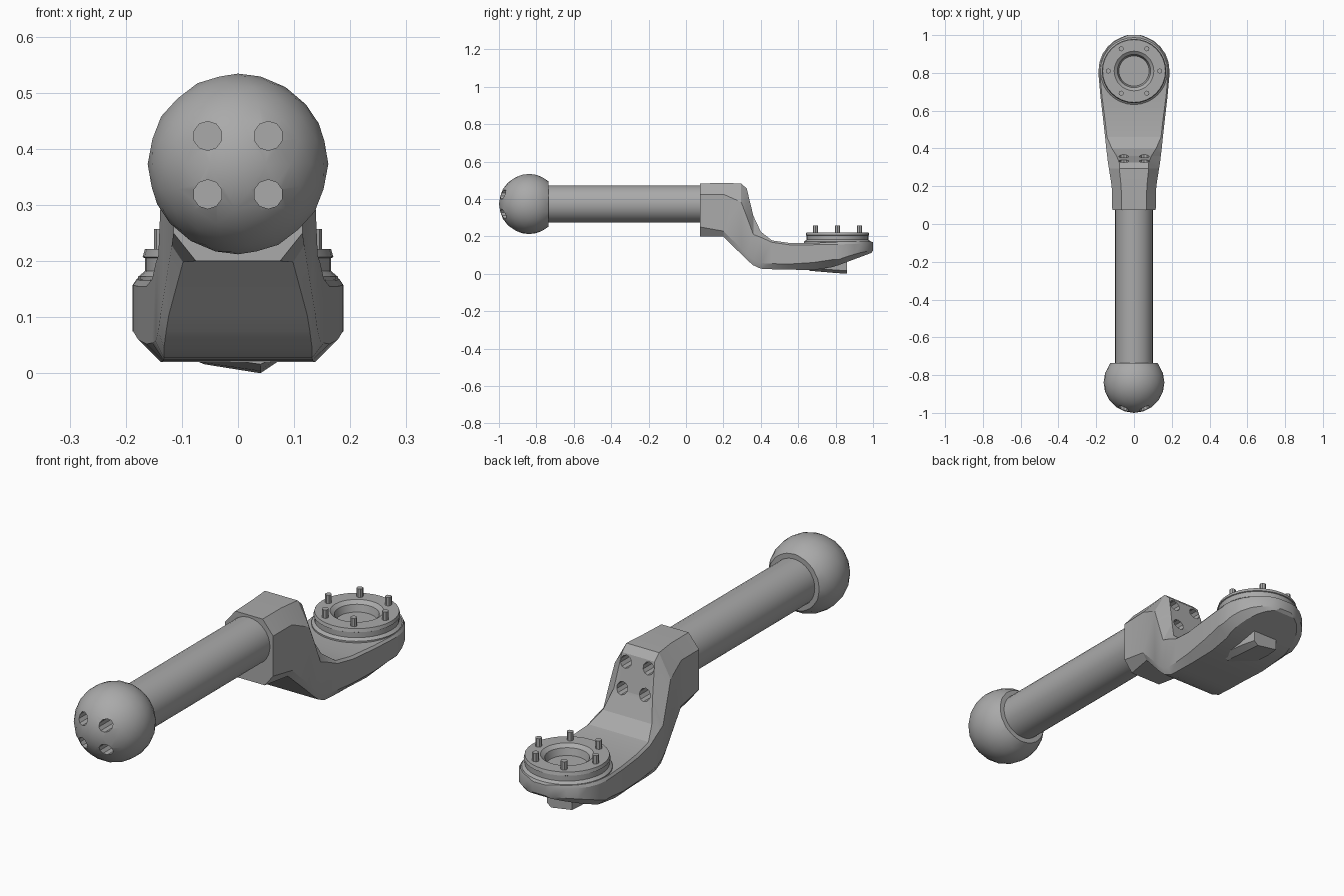
import bpy, bmesh
from math import sin, cos, pi, radians
from mathutils import Matrix, Vector

cube = bpy.data.objects.get("Cube")
if cube:
    bpy.data.objects.remove(cube, do_unlink=True)

grey = bpy.data.materials.new("plain_grey")
grey.use_nodes = True
colour = (0.4, 0.4, 0.4, 1)
grey.diffuse_color = colour
grey.node_tree.nodes["Principled BSDF"].inputs["Base Color"].default_value = colour

AXIS_Z = 0.373                       # height of the tube axis
ALONG_Y = Matrix.Rotation(pi / 2, 4, 'X')


def finish(name, bm, angle=30):
    bmesh.ops.recalc_face_normals(bm, faces=bm.faces)
    mesh = bpy.data.meshes.new(name)
    bm.to_mesh(mesh)
    bm.free()
    mesh.materials.append(grey)
    obj = bpy.data.objects.new(name, mesh)
    bpy.context.collection.objects.link(obj)
    smooth(obj, angle)
    return obj


def smooth(obj, angle):
    bpy.ops.object.select_all(action='DESELECT')
    obj.select_set(True)
    bpy.context.view_layer.objects.active = obj
    bpy.ops.object.shade_smooth_by_angle(angle=radians(angle))


def add_rod(bm, radius, length, centre, sides, turn=Matrix()):
    bmesh.ops.create_cone(bm, cap_ends=True, segments=sides, radius1=radius,
                          radius2=radius, depth=length,
                          matrix=Matrix.Translation(centre) @ turn)


def loft(name, rings, angle=30):
    bm = bmesh.new()
    loops = [[bm.verts.new(p) for p in ring] for ring in rings]
    n = len(loops[0])
    for a, b in zip(loops, loops[1:]):
        for i in range(n):
            bm.faces.new((a[i], a[(i + 1) % n], b[(i + 1) % n], b[i]))
    bm.faces.new(loops[0])
    bm.faces.new(loops[-1])
    return finish(name, bm, angle)


def drill(obj, y, length, angle):
    """Bore four bolt holes along y around the tube axis."""
    bm = bmesh.new()
    for x in (-0.054, 0.054):
        for z in (-0.054, 0.05):
            add_rod(bm, 0.026, length, (x, y, AXIS_Z + z), 10, ALONG_Y)
    cutter = finish("bolt_hole_cutter", bm)
    cutter.hide_render = True
    mod = obj.modifiers.new("bolt_holes", 'BOOLEAN')
    mod.operation, mod.solver, mod.object = 'DIFFERENCE', 'EXACT', cutter
    bpy.context.view_layer.objects.active = obj
    bpy.ops.object.modifier_apply(modifier=mod.name)
    bpy.data.objects.remove(cutter, do_unlink=True)
    smooth(obj, angle)


# Ball end, cut flat where the tube enters
bm = bmesh.new()
bmesh.ops.create_icosphere(bm, subdivisions=3, radius=0.161,
                           matrix=Matrix.Translation((0, -0.839, AXIS_Z)))
bmesh.ops.bisect_plane(bm, geom=bm.verts[:] + bm.edges[:] + bm.faces[:],
                       plane_co=(0, -0.735, 0), plane_no=(0, 1, 0), clear_outer=True)
bmesh.ops.holes_fill(bm, edges=[e for e in bm.edges if e.is_boundary])
ball = finish("ball_end", bm)
drill(ball, -0.98, 0.16, 30)

# Tube
bm = bmesh.new()
add_rod(bm, 0.1, 0.9, (0, -0.34, AXIS_Z), 32, ALONG_Y)
finish("tube", bm)


# Cranked arm: chamfered sections along y
# y, half width, bottom, top, top chamfer (x, z), bottom chamfer (x, z)
def arm_ring(y, w, zb, zt, tx, tz, bx, bz):
    half = [(w - bx, zb), (w, zb + bz), (w, zt - tz), (w - tx, zt)]
    return [(x, y, z) for x, z in half] + [(-x, y, z) for x, z in reversed(half)]


sections = [
    (0.075, 0.115, 0.20, 0.483, 0.05, 0.06, 0.04, 0.05),
    (0.20, 0.118, 0.198, 0.485, 0.05, 0.06, 0.02, 0.03),
    (0.295, 0.133, 0.105, 0.483, 0.055, 0.10, 0.01, 0.03),
    (0.325, 0.138, 0.075, 0.455, 0.06, 0.15, 0.01, 0.03),
    (0.36, 0.142, 0.045, 0.31, 0.05, 0.10, 0.01, 0.03),
    (0.40, 0.147, 0.027, 0.225, 0.03, 0.03, 0.015, 0.03),
    (0.46, 0.153, 0.024, 0.178, 0.01, 0.01, 0.02, 0.03),
    (0.55, 0.163, 0.022, 0.165, 0.01, 0.01, 0.03, 0.03),
    (0.68, 0.178, 0.02, 0.165, 0.008, 0.01, 0.04, 0.04),
    (0.78, 0.187, 0.035, 0.167, 0.008, 0.01, 0.045, 0.04),
]
# Rounded tip rising to a thin rim
tip_y, tip_r = 0.813, 0.188
for i in range(6):
    a = i * pi / 13
    s = sin(a)
    sections.append((tip_y + tip_r * s, tip_r * cos(a), 0.045 + 0.07 * s,
                     0.169 + 0.004 * s, 0.008, 0.012, 0.04 * cos(a), 0.03 * cos(a)))
sections.append((1.0, 0.035, 0.122, 0.168, 0.005, 0.012, 0.006, 0.01))
arm = loft("cranked_arm", [arm_ring(*s) for s in sections], 25)
drill(arm, 0.37, 0.2, 25)

# Round flange with a shallow bore
profile = [(0.178, 0.15), (0.178, 0.172), (0.166, 0.182), (0.166, 0.205), (0.17, 0.207),
           (0.166, 0.221), (0.105, 0.221), (0.088, 0.208), (0.08, 0.178)]
hub = Vector((0, 0.81, 0))
loft("flange", [[(r * cos(k * pi / 16), hub.y + r * sin(k * pi / 16), z)
                 for k in range(32)] for r, z in profile])

# Six studs standing on the flange
bm = bmesh.new()
for k in range(6):
    a = k * pi / 3
    add_rod(bm, 0.0135, 0.05, (0.136 * cos(a), hub.y + 0.136 * sin(a), 0.232), 8)
finish("flange_studs", bm)


# Wedge boss under the flange
def boss_ring(y, w, keel):
    return [(-w, y, 0.09), (w, y, 0.09), (w, y, keel + 0.016),
            (0.04, y, keel), (-w, y, keel + 0.016)]


loft("underside_boss", [boss_ring(0.66, 0.075, 0.016), boss_ring(0.8, 0.07, 0.004),
                        boss_ring(0.862, 0.06, 0.0)], 20)
